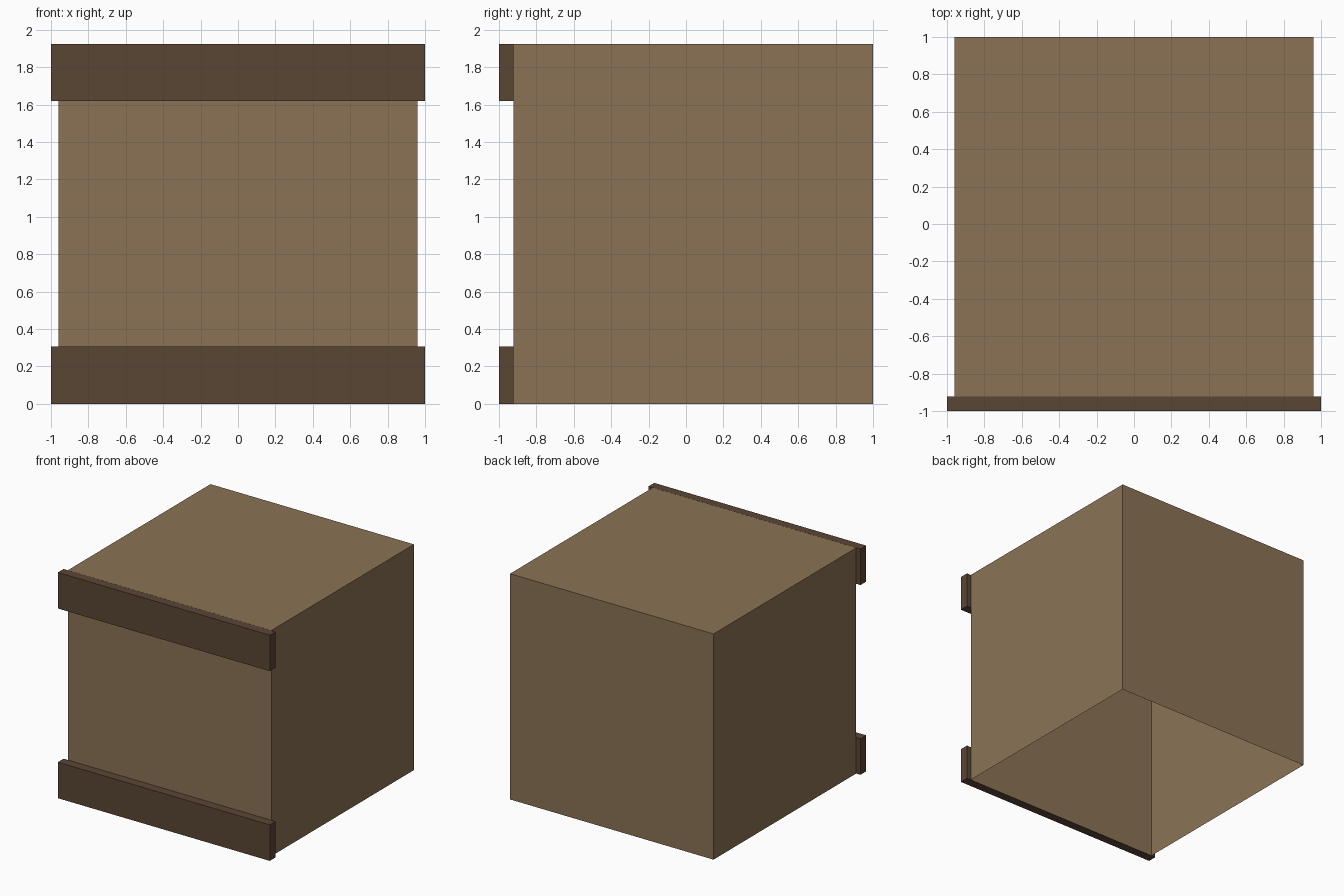
import bpy
import bmesh
from mathutils import Matrix, Vector

default = bpy.data.objects.get("Cube")
if default:
    bpy.data.objects.remove(default, do_unlink=True)


def make_material(name, rgb):
    mat = bpy.data.materials.new(name)
    mat.use_nodes = True
    color = (*rgb, 1.0)
    mat.diffuse_color = color
    mat.node_tree.nodes["Principled BSDF"].inputs["Base Color"].default_value = color
    return mat


def make_box(name, low, high, mat, open_bottom=False):
    low, high = Vector(low), Vector(high)
    bm = bmesh.new()
    bmesh.ops.create_cube(bm, size=1.0)
    if open_bottom:
        floor = [f for f in bm.faces if f.normal.z < -0.5]
        bmesh.ops.delete(bm, geom=floor, context="FACES_ONLY")
    bm.transform(Matrix.Translation((low + high) / 2) @ Matrix.Diagonal((*(high - low), 1.0)))
    mesh = bpy.data.meshes.new(name)
    bm.to_mesh(mesh)
    bm.free()
    mesh.materials.append(mat)
    obj = bpy.data.objects.new(name, mesh)
    bpy.context.collection.objects.link(obj)
    return obj


tan_wood = make_material("tan wood", (0.258, 0.171, 0.091))
dark_wood = make_material("dark wood", (0.102, 0.061, 0.036))

height = 1.925
front = -0.922
band = 0.307

# Crate shell, open underneath
make_box("crate_body", (-0.96, front, 0), (0.96, 1, height), tan_wood, open_bottom=True)

# Front boards, with a hairline gap so their backs do not overlap the shell
for name, base in (("lower_board", 0), ("upper_board", height - band)):
    make_box(name, (-1, -1, base), (1, front - 0.001, base + band), dark_wood)
